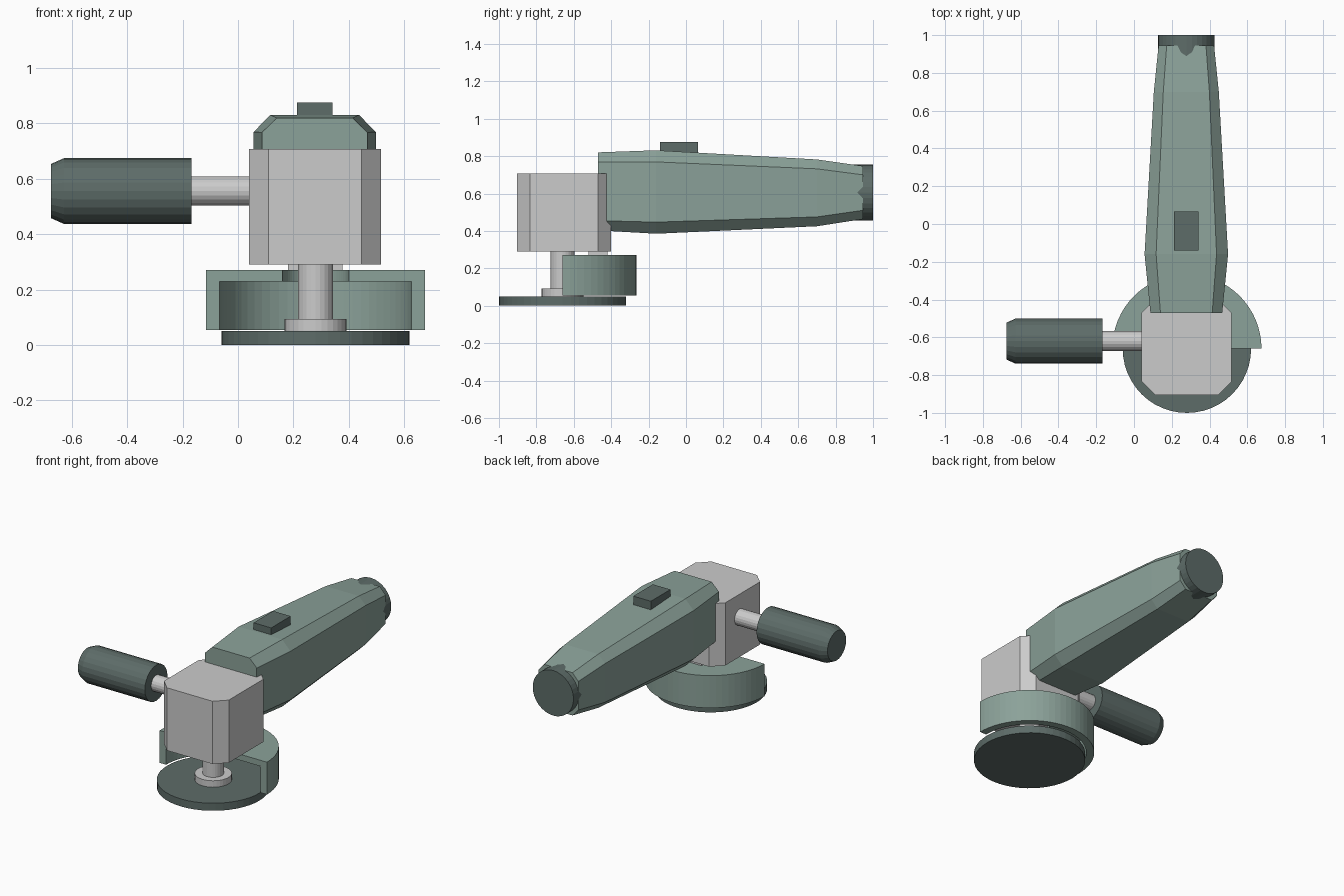
import bpy, bmesh, math
from mathutils import Matrix, Vector

if "Cube" in bpy.data.objects:
    bpy.data.objects.remove(bpy.data.objects["Cube"])

CX, CY = 0.28, -0.66          # spindle axis


def material(name, rgb):
    m = bpy.data.materials.new(name)
    m.diffuse_color = (*rgb, 1)
    m.use_nodes = True
    m.node_tree.nodes["Principled BSDF"].inputs["Base Color"].default_value = m.diffuse_color
    return m


GREEN = material("green_shell", (0.26, 0.36, 0.32))
DARK = material("dark_rubber", (0.11, 0.15, 0.14))


def make(name, bm, mat=None):
    bmesh.ops.recalc_face_normals(bm, faces=bm.faces)
    me = bpy.data.meshes.new(name)
    bm.to_mesh(me)
    bm.free()
    ob = bpy.data.objects.new(name, me)
    bpy.context.collection.objects.link(ob)
    if mat:
        me.materials.append(mat)
    return ob


def loft(name, rings, mat=None):
    """Bridge equal-length closed rings and cap both ends."""
    bm = bmesh.new()
    rows = [[bm.verts.new(p) for p in ring] for ring in rings]
    n = len(rows[0])
    for a, b in zip(rows, rows[1:]):
        for i in range(n):
            j = (i + 1) % n
            bm.faces.new((a[i], a[j], b[j], b[i]))
    bm.faces.new(rows[0])
    bm.faces.new(rows[-1])
    return make(name, bm, mat)


def turned(name, origin, axis, profile, sides, mat=None):
    """Round part: profile of (distance along axis, radius)."""
    rot = Vector((0, 0, 1)).rotation_difference(Vector(axis)).to_matrix()
    rings = []
    for d, r in profile:
        rings.append([Vector(origin) + rot @ Vector((
            r * math.cos(math.tau * i / sides), r * math.sin(math.tau * i / sides), d))
            for i in range(sides)])
    return loft(name, rings, mat)


def box(name, x, y, z, mat=None):
    bm = bmesh.new()
    size = Matrix.Diagonal((x[1] - x[0], y[1] - y[0], z[1] - z[0], 1))
    mid = Matrix.Translation([(a + b) / 2 for a, b in (x, y, z)])
    bmesh.ops.create_cube(bm, size=1, matrix=mid @ size)
    return make(name, bm, mat)


def octagon(w, h, cw, ch):
    """Chamfered rectangle from half sizes and half flats."""
    return [(cw, h), (w, ch), (w, -ch), (cw, -h),
            (-cw, -h), (-w, -ch), (-w, ch), (-cw, h)]


# Grinding disc, flange and spindle
turned("grinding_disc", (CX, CY, 0), (0, 0, 1), [(0, 0.34), (0.05, 0.34)], 48, DARK)
turned("disc_flange", (CX, CY, 0), (0, 0, 1), [(0.04, 0.112), (0.093, 0.112)], 32)
turned("spindle", (CX, CY, 0), (0, 0, 1), [(0.05, 0.064), (0.32, 0.064)], 24)

# Half-round guard with a notched top plate
section = [(0.347, 0.055), (0.395, 0.055), (0.395, 0.27),
           (0.12, 0.27), (0.12, 0.23), (0.347, 0.23)]
loft("disc_guard", [[(CX + r * math.cos(a), CY + r * math.sin(a), z) for r, z in section]
                    for a in (math.pi * i / 32 for i in range(33))], GREEN)
box("guard_bracket", (0.18, 0.377), (-0.52, -0.42), (0.25, 0.31))

# Gear head with chamfered upright edges
head = octagon(0.238, 0.252, 0.168, 0.182)
loft("gear_head", [[(0.278 + x, -0.652 + y, z) for x, y in head] for z in (0.29, 0.707)])

# Motor body: y, half width, half flat, top, upper edge, lower edge, bottom
stations = [(-0.47, 0.190, 0.137, 0.820, 0.770, 0.457, 0.403),
            (-0.16, 0.221, 0.160, 0.831, 0.767, 0.445, 0.385),
            (0.70, 0.172, 0.122, 0.782, 0.732, 0.475, 0.425),
            (0.945, 0.147, 0.104, 0.747, 0.700, 0.510, 0.463)]
rings = []
for y, w, c, top, up, low, bot in stations:
    mid = (top + bot) / 2
    rings.append([(CX - 0.003 + x, y, mid + z)
                  for x, z in octagon(w, (top - bot) / 2, c, (up - low) / 2)])
loft("motor_body", rings, GREEN)

# Rear cap and switch
turned("rear_cap", (0.277, 0, 0.605), (0, 1, 0), [(0.88, 0.15), (1.0, 0.15)], 32, DARK)
box("slide_switch", (0.213, 0.342), (-0.14, 0.065), (0.78, 0.875), DARK)

# Side handle
turned("handle_rod", (0, -0.62, 0.556), (-1, 0, 0), [(-0.08, 0.053), (0.22, 0.053)], 20)
turned("handle_grip", (0, -0.62, 0.556), (-1, 0, 0),
       [(0.168, 0.119), (0.628, 0.119), (0.675, 0.098)], 24, DARK)
